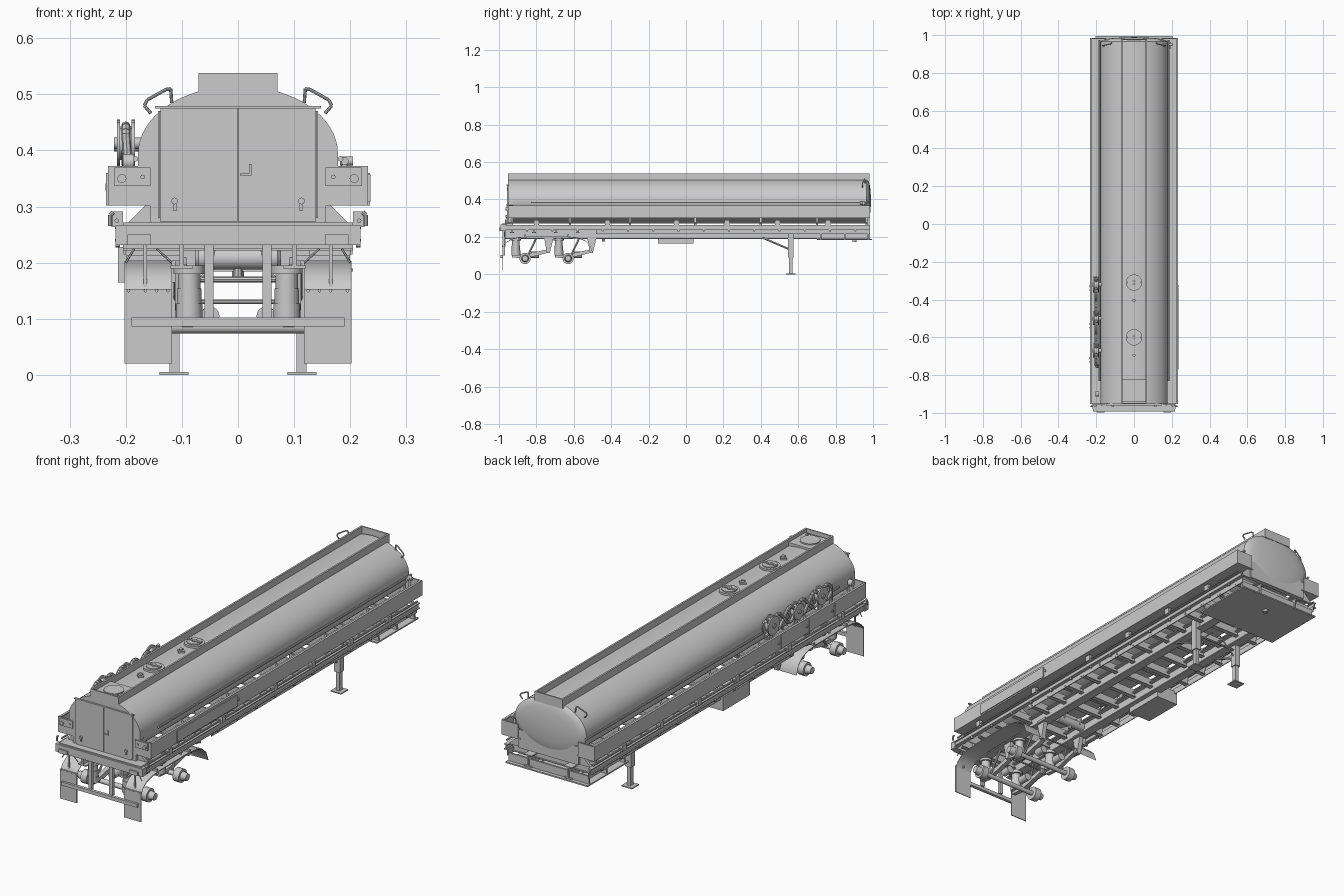
import bpy, bmesh, math
from mathutils import Vector, Matrix

GREY = bpy.data.materials.new("light_grey_paint")
GREY.diffuse_color = (0.6, 0.6, 0.6, 1)
TAU = math.tau


def finish(name, bm):
    bmesh.ops.recalc_face_normals(bm, faces=bm.faces)
    me = bpy.data.meshes.new(name)
    bm.to_mesh(me)
    bm.free()
    me.materials.append(GREY)
    ob = bpy.data.objects.new(name, me)
    bpy.context.collection.objects.link(ob)
    bpy.ops.object.select_all(action='DESELECT')
    ob.select_set(True)
    bpy.context.view_layer.objects.active = ob
    bpy.ops.object.shade_smooth_by_angle(angle=math.radians(35))
    return ob


def box(bm, x0, x1, y0, y1, z0, z1):
    m = Matrix.Translation(((x0+x1)/2, (y0+y1)/2, (z0+z1)/2)) @ Matrix.Diagonal((x1-x0, y1-y0, z1-z0, 1))
    bmesh.ops.create_cube(bm, size=1, matrix=m)


def cyl(bm, a, b, r, n=16, r2=None):
    a, b = Vector(a), Vector(b)
    m = Matrix.Translation((a+b)/2) @ (b-a).to_track_quat('Z', 'Y').to_matrix().to_4x4()
    bmesh.ops.create_cone(bm, cap_ends=True, segments=n, radius1=r,
                          radius2=r if r2 is None else r2, depth=(b-a).length, matrix=m)


def pipe(bm, pts, r, n=8):
    for a, b in zip(pts, pts[1:]):
        cyl(bm, a, b, r, n)


def prism(bm, prof, lo, hi, axis):
    # profile is (y, z) for axis x and (x, z) for axis y
    def put(p, t):
        return bm.verts.new((t, p[0], p[1]) if axis == 'x' else (p[0], t, p[1]))
    A, B = [put(p, lo) for p in prof], [put(p, hi) for p in prof]
    bm.faces.new(A)
    bm.faces.new(B)
    for i in range(len(prof)):
        j = (i+1) % len(prof)
        bm.faces.new((A[i], A[j], B[j], B[i]))


def mirrored(name, build):
    # builds the +x side and its reflection in one object
    bm = bmesh.new()
    build(bm)
    d = bmesh.ops.duplicate(bm, geom=bm.verts[:]+bm.edges[:]+bm.faces[:])
    bmesh.ops.scale(bm, vec=(-1, 1, 1), verts=[v for v in d['geom'] if isinstance(v, bmesh.types.BMVert)])
    return finish(name, bm)


def single(name, build):
    bm = bmesh.new()
    build(bm)
    return finish(name, bm)


# elliptical tank with a dished front end
def tank(bm):
    rings, n = [], 64
    for y, s in ((-.945, 1), (.965, 1), (.973, .95), (.98, .8), (.985, .55), (.988, .25), (.989, .02)):
        rings.append([bm.verts.new((.178*s*math.cos(TAU*i/n), y, .395+.12*s*math.sin(TAU*i/n))) for i in range(n)])
    for p, q in zip(rings, rings[1:]):
        for i in range(n):
            bm.faces.new((p[i], p[(i+1) % n], q[(i+1) % n], q[i]))
    bm.faces.new(rings[0])
    bm.faces.new(rings[-1])
single("tank_shell", tank)

# rear cabinet: arched top and straight sides
arch = [(.178*math.cos(math.pi*i/32), .395+.12*math.sin(math.pi*i/32)) for i in range(33)]
single("rear_cabinet", lambda bm: prism(bm, [(.157, .268), (.157, .36), (.178, .37)] + arch +
                                        [(-.178, .37), (-.157, .36), (-.157, .268)], -.952, -.925, 'y'))


def door(bm):
    for s in (-1, 1):
        box(bm, min(s*.001, s*.138), max(s*.001, s*.138), -.957, -.95, .273, .475)
        cyl(bm, (s*.113, -.965, .31), (s*.113, -.955, .31), .006)
        box(bm, s*.113-.003, s*.113+.003, -.962, -.955, .292, .31)
        box(bm, s*.141-.002, s*.141+.002, -.958, -.95, .28, .47)
    box(bm, -.148, .148, -.96, -.95, .475, .479)
    box(bm, .004, .024, -.961, -.956, .355, .359)
    box(bm, .02, .024, -.961, -.956, .355, .376)
single("rear_doors", door)


# walkway on the roof with raised side rails
def walkway(bm):
    for s in (-1, 1):
        box(bm, s*.066-.004, s*.066+.004, -.95, .98, .495, .538)
    box(bm, -.07, .07, -.953, -.947, .495, .538)
    box(bm, -.07, .07, .974, .98, .495, .538)
    box(bm, -.063, .063, -.94, -.82, .51, .524)
single("roof_walkway", walkway)


def hatches(bm):
    for y in (-.31, -.6):
        cyl(bm, (0, y, .505), (0, y, .523), .043, 28)
        cyl(bm, (0, y, .523), (0, y, .528), .032, 28)
        box(bm, -.034, .034, y-.005, y+.005, .527, .532)
        cyl(bm, (0, y-.01, .527), (0, y+.01, .527), .006)
    for y in (-.405, -.695):
        cyl(bm, (0, y, .51), (0, y, .522), .018, 4)
        cyl(bm, (0, y, .52), (0, y, .53), .008)
    cyl(bm, (0, -.885, .52), (0, -.885, .529), .042, 28)
    box(bm, .025, .045, -.925, -.918, .524, .53)
single("roof_hatches", hatches)

mirrored("grab_handles", lambda bm: pipe(bm, [(.118, .958, .485), (.12, .955, .51), (.128, .953, .509),
                                             (.162, .945, .49), (.167, .944, .48), (.155, .944, .466)], .003))


# open hose trays along both sides
def tray(bm):
    box(bm, .14, .232, -.95, .983, .302, .307)
    box(bm, .227, .232, -.95, .983, .302, .368)
    box(bm, .222, .232, -.95, .983, .364, .369)
    box(bm, .155, .232, -.953, -.947, .302, .372)
    box(bm, .15, .232, .979, .985, .302, .368)
    box(bm, .156, .22, -.958, -.953, .337, .37)
    cyl(bm, (.207, -.965, .35), (.207, -.955, .35), .008)
    cyl(bm, (.17, -.962, .353), (.17, -.955, .353), .004, 8)
    for y in (-.73, -.55, -.35):
        box(bm, .231, .235, y-.004, y+.004, .302, .36)
        cyl(bm, (.231, y+.02, .335), (.236, y+.02, .335), .006, 8)
    pipe(bm, [(.183, -.83, .385), (.183, .975, .385)], .005)
mirrored("side_tray", tray)
single("right_tray_door", lambda bm: box(bm, .231, .236, -.77, -.34, .308, .358))


# saddles carrying the tank
def saddles(bm):
    for y in (-.93, -.62, -.3, .05, .4, .7, .965):
        prism(bm, [(-.205, .262), (.205, .262), (.165, .302), (.15, .34), (-.15, .34), (-.165, .302)],
              y-.006, y+.006, 'y')
    box(bm, -.15, .15, .968, .98, .262, .345)
single("tank_saddles", saddles)


# chassis: two I-beams, cross members and outer rails
def beams(bm):
    for z0, z1, w in ((.19, .195, .02), (.195, .24, .004), (.24, .245, .02)):
        box(bm, .1-w, .1+w, -.97, .985, z0, z1)
    for z0, z1, w in ((.24, .262, .003), (.238, .242, .009), (.26, .264, .009)):
        box(bm, .21-w, .21+w, -.98, .985, z0, z1)
    for i in range(14):
        cyl(bm, (.21, -.85+i*.135, .233), (.218, -.85+i*.135, .233), .006, 8)
    box(bm, .2, .204, -.48, .985, .215, .24)
    pipe(bm, [(.216, -.95, .275), (.216, .97, .275)], .004)
    for y in (-.8, -.42, -.05, .22, .49, .76):
        box(bm, .205, .225, y-.013, y+.013, .264, .291)
    pipe(bm, [(.222, -.965, .29), (.228, -.965, .285), (.228, -.965, .265)], .004)
mirrored("chassis_rails", beams)


def crosses(bm):
    for i in range(17):
        y = -.93+i*.117
        box(bm, -.205, .205, y-.003, y+.003, .222, .262)
        box(bm, -.205, .205, y-.01, y+.01, .222, .225)
single("cross_members", crosses)


# coupling plate and king pin
def coupling(bm):
    box(bm, -.205, .205, .7, .995, .184, .19)
    for y in (.72, .85, .975):
        box(bm, -.2, .2, y-.004, y+.004, .19, .225)
    cyl(bm, (0, .9, .174), (0, .9, .186), .011)
single("coupling_plate", coupling)


# rear beam, under-run bar and its posts
def rear(bm):
    box(bm, -.218, .218, -.992, -.965, .232, .267)
    box(bm, -.205, .205, -.985, -.925, .264, .272)
    box(bm, -.19, .19, -.992, -.978, .086, .102)
    for s in (-1, 1):
        box(bm, s*.052-.008, s*.052+.008, -.982, -.968, .1, .235)
        box(bm, s*.176-.021, s*.176+.021, -.998, -.99, .232, .25)
        box(bm, s*.165-.003, s*.165+.003, -.972, -.966, .15, .235)
        pipe(bm, [(s*.145, -.97, .225), (s*.118, -.97, .2)], .002, 6)
        pipe(bm, [(s*.185, -.97, .225), (s*.2, -.97, .2)], .002, 6)
single("rear_bumper", rear)


# long fender over both axles, with a hanging flap
def fender(bm):
    arc = [(-.976, .15), (-.965, .168), (-.94, .187), (-.9, .198), (-.84, .203), (-.64, .203),
           (-.58, .197), (-.54, .182), (-.515, .158), (-.5, .12)]
    prism(bm, arc + [(y, z-.004) for y, z in reversed(arc)], .118, .202, 'x')
    box(bm, .118, .202, -.982, -.978, .02, .153)
    for x in (.125, .145, .165, .195):
        cyl(bm, (x, -.985, .15), (x, -.978, .15), .003, 8)
    for y in (-.86, -.63):
        box(bm, .1, .2, y-.005, y+.005, .203, .213)
mirrored("fender_and_flap", fender)


# axles, hubs, trailing arms and air springs
def suspension(bm):
    for y in (-.86, -.63):
        cyl(bm, (0, y, .085), (.15, y, .085), .011)
        cyl(bm, (.135, y, .085), (.165, y, .085), .03, 20)
        cyl(bm, (.165, y, .085), (.19, y, .085), .02, 16, .015)
        prism(bm, [(y+.1, .21), (y+.155, .21), (y+.132, .115), (y+.116, .115)], .092, .112, 'x')
        prism(bm, [(y+.13, .135), (y+.12, .115), (y, .085), (y-.07, .09), (y-.07, .1), (y, .108)], .08, .1, 'x')
        for k in range(3):
            cyl(bm, (.087, y-.05, .1+k*.027), (.087, y-.05, .127+k*.027), .024 - .002*k, 16)
        cyl(bm, (.087, y-.05, .18), (.087, y-.05, .195), .028, 16)
        pipe(bm, [(.108, y+.01, .09), (.094, y+.06, .195)], .005)
        cyl(bm, (.05, y+.03, .105), (.05, y+.075, .105), .017)
    for y in (-.74, -.51):
        cyl(bm, (0, y, .13), (.11, y, .13), .004, 8)
mirrored("suspension", suspension)


def air_tank(bm):
    cyl(bm, (-.07, -.44, .208), (.07, -.44, .208), .02, 24)
    for s in (-1, 1):
        cyl(bm, (s*.07, -.44, .208), (s*.077, -.44, .208), .02, 24, .012)
        box(bm, s*.045-.004, s*.045+.004, -.462, -.418, .205, .24)
    cyl(bm, (0, -.44, .175), (0, -.44, .19), .008, 8)
single("air_tank", air_tank)

single("equipment_box", lambda bm: box(bm, -.214, -.1, -.15, .04, .165, .228))


# landing legs
def leg(bm):
    box(bm, .099, .127, .545, .575, .09, .24)
    box(bm, .104, .122, .55, .57, .004, .09)
    box(bm, .088, .14, .535, .585, 0, .005)
    pipe(bm, [(.11, .41, .195), (.11, .55, .135)], .005)
    pipe(bm, [(0, .56, .17), (.1, .56, .17)], .005)
    pipe(bm, [(.113, .56, .13), (.02, .56, .215)], .003)
mirrored("landing_leg", leg)


# hose and reels on the left side
def hose(bm):
    for y, z, r in ((-.32, .413, .042), (-.5, .408, .036), (-.67, .413, .038)):
        cyl(bm, (-.21, y, z), (-.185, y, z), r*.7, 24)
        for x in (-.216, -.19):
            cyl(bm, (x, y, z), (x+.006, y, z), r, 28)
        cyl(bm, (-.221, y, z), (-.17, y, z), .01)
        box(bm, -.2, -.192, y-.01, y+.01, .305, z)
    for ph in (0, math.pi):
        pipe(bm, [(-.2, -.28-.47*t/40, .41+.034*math.cos(ph+TAU*1.35*t/20)) for t in range(41)], .008)
    pipe(bm, [(-.2, -.75, .43), (-.195, -.755, .36), (-.195, -.75, .305)], .008)
    cyl(bm, (-.195, -.9, .305), (-.195, -.9, .385), .009)
    cyl(bm, (-.205, -.9, .38), (-.185, -.9, .38), .014)
single("hose_reels", hose)


# small valve near the front right corner
def valve(bm):
    cyl(bm, (.19, .95, .305), (.19, .95, .38), .006)
    cyl(bm, (.182, .95, .381), (.205, .95, .381), .008)
    cyl(bm, (.19, .93, .381), (.19, .96, .381), .007)
single("front_valve", valve)
